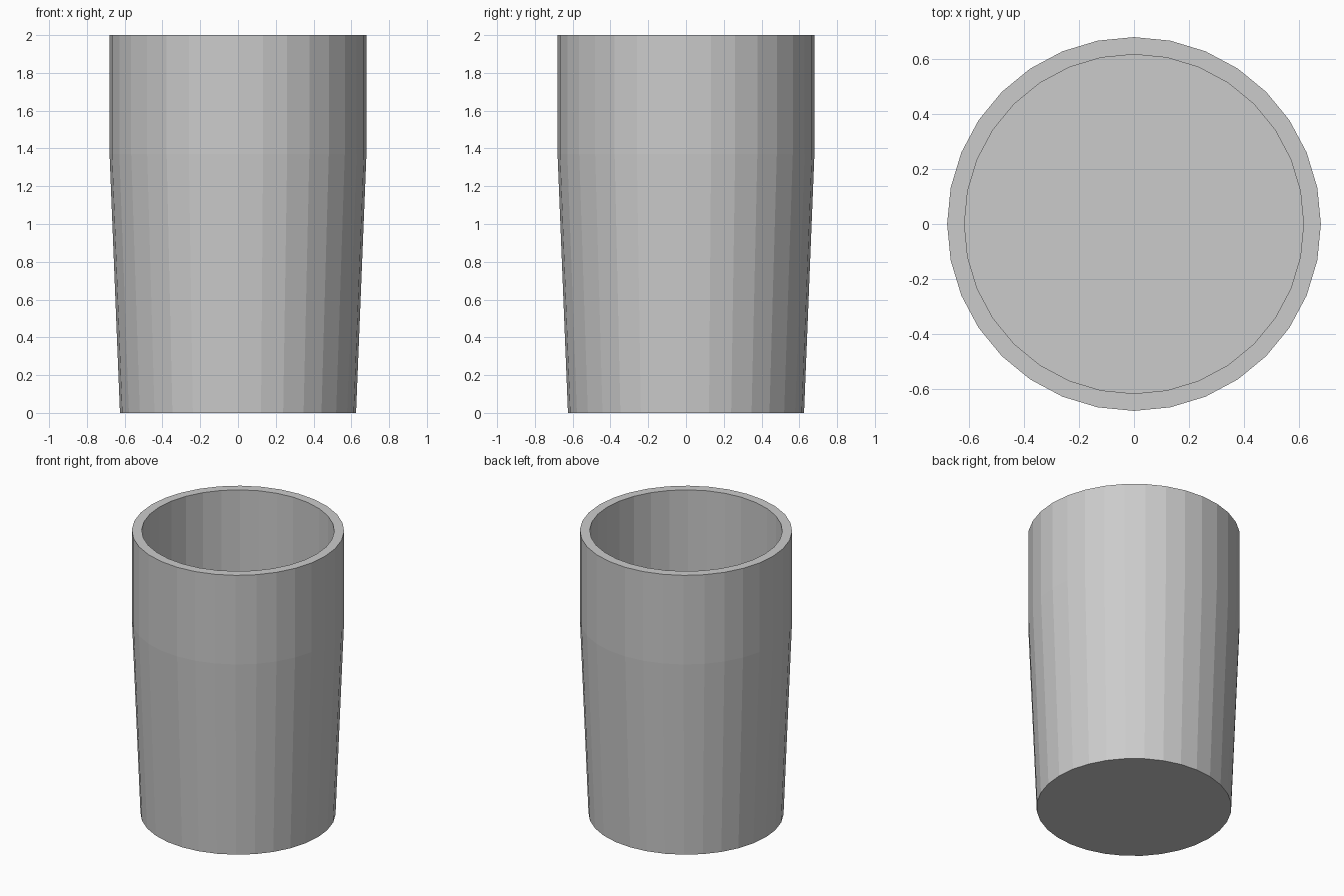
import bpy, bmesh
from math import cos, sin, tau

if "Cube" in bpy.data.objects:
    bpy.data.objects.remove(bpy.data.objects["Cube"])

SIDES = 32
# Profile (radius, z): outer base, shoulder, rim, inner rim, inner floor
PROFILE = [(0.625, 0), (0.68, 1.37), (0.68, 2), (0.617, 2), (0.617, 0.06)]


def lathe(name, profile, sides):
    """Revolve a profile around z and cap both ends with flat discs."""
    bm = bmesh.new()
    rings = [[bm.verts.new((r * cos(tau * i / sides), r * sin(tau * i / sides), z))
              for i in range(sides)] for r, z in profile]
    for a, b in zip(rings, rings[1:]):
        for i in range(sides):
            j = (i + 1) % sides
            bm.faces.new((a[i], a[j], b[j], b[i]))
    bm.faces.new(rings[0][::-1])
    bm.faces.new(rings[-1])
    bmesh.ops.recalc_face_normals(bm, faces=bm.faces)
    mesh = bpy.data.meshes.new(name)
    bm.to_mesh(mesh)
    bm.free()
    obj = bpy.data.objects.new(name, mesh)
    bpy.context.collection.objects.link(obj)
    return obj


# Open tumbler with a straight bore and tapered lower wall
lathe("cup", PROFILE, SIDES)
